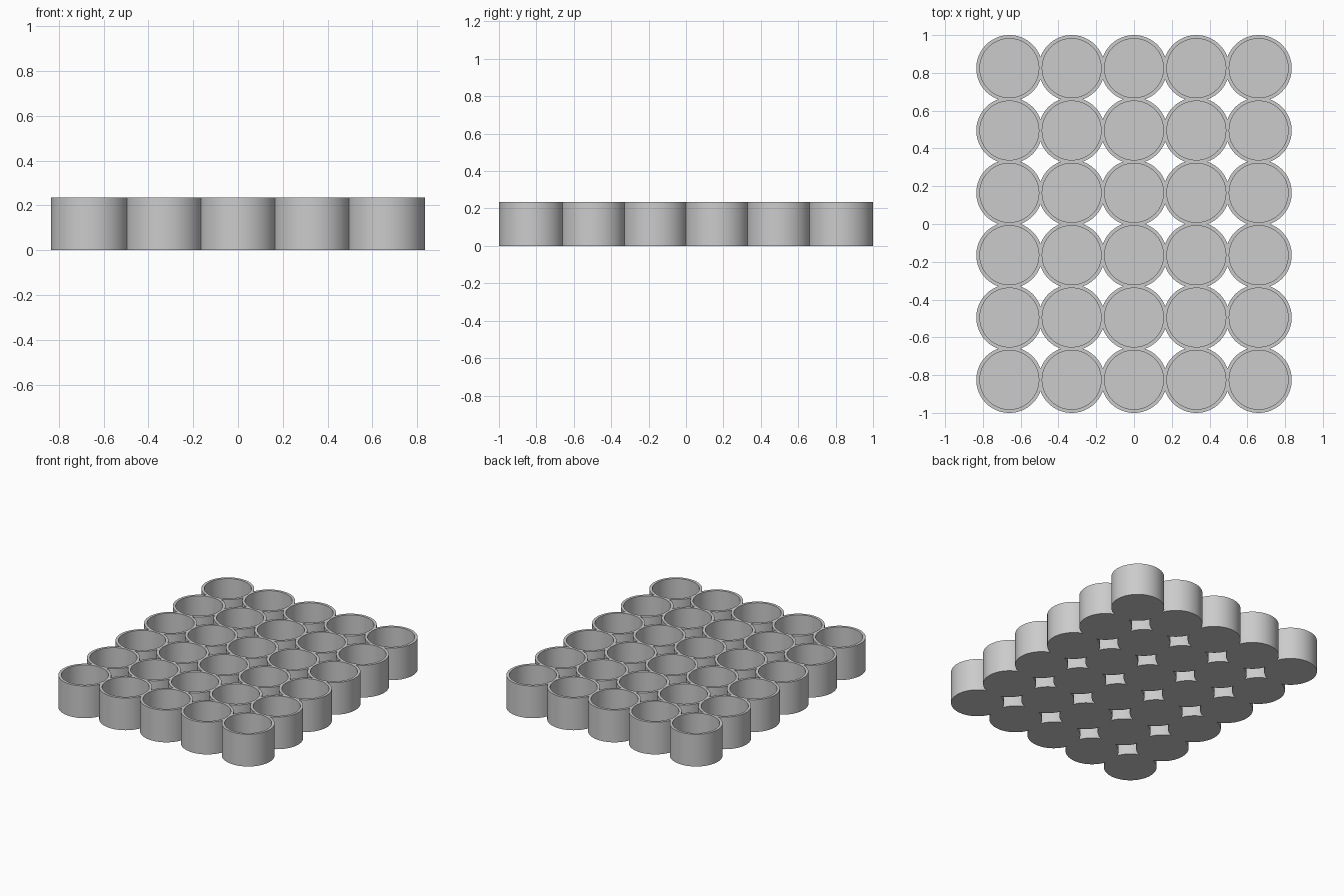
import bpy, bmesh
from mathutils import Vector

cube = bpy.data.objects.get("Cube")
if cube:
    bpy.data.objects.remove(cube, do_unlink=True)

COLS, ROWS = 5, 6
PITCH = 0.33
OUTER, INNER = 0.175, 0.156
HEIGHT, FLOOR = 0.235, 0.02
SIDES = 96

# Single flat colour
grey = bpy.data.materials.new("plain_grey")
grey.use_nodes = True
colour = (0.6, 0.6, 0.6, 1)
grey.diffuse_color = colour
grey.node_tree.nodes["Principled BSDF"].inputs["Base Color"].default_value = colour


def add_cup(bm):
    """Open cup: closed cylinder with its top inset and pushed down."""
    bmesh.ops.create_cone(bm, cap_ends=True, segments=SIDES, radius1=OUTER,
                          radius2=OUTER, depth=HEIGHT)
    bmesh.ops.translate(bm, verts=bm.verts, vec=(0, 0, HEIGHT / 2))
    top = max(bm.faces, key=lambda f: f.calc_center_median().z)
    bmesh.ops.inset_individual(bm, faces=[top], thickness=0)
    for v in top.verts:
        v.co.xy *= INNER / OUTER
    pocket = bmesh.ops.extrude_discrete_faces(bm, faces=[top])["faces"][0]
    for v in pocket.verts:
        v.co.z = FLOOR


def trim(bm, direction):
    """Cut the wall where it runs into the next cup."""
    d = Vector(direction)
    bmesh.ops.bisect_plane(bm, geom=bm.verts[:] + bm.edges[:] + bm.faces[:],
                           plane_co=d * PITCH / 2, plane_no=d, clear_outer=True)


# Grid of cups, fused where neighbours meet
tray = bpy.data.meshes.new("cup_tray")
grid = bmesh.new()
for i in range(COLS):
    for j in range(ROWS):
        cup = bmesh.new()
        add_cup(cup)
        if i > 0:
            trim(cup, (-1, 0, 0))
        if i < COLS - 1:
            trim(cup, (1, 0, 0))
        if j > 0:
            trim(cup, (0, -1, 0))
        if j < ROWS - 1:
            trim(cup, (0, 1, 0))
        offset = ((i - (COLS - 1) / 2) * PITCH, (j - (ROWS - 1) / 2) * PITCH, 0)
        bmesh.ops.translate(cup, verts=cup.verts, vec=offset)
        cup.to_mesh(tray)
        cup.free()
        grid.from_mesh(tray)

bmesh.ops.remove_doubles(grid, verts=grid.verts, dist=0.0005)
bmesh.ops.recalc_face_normals(grid, faces=grid.faces)
grid.to_mesh(tray)
grid.free()
tray.materials.append(grey)

cup_tray = bpy.data.objects.new("cup_tray", tray)
bpy.context.collection.objects.link(cup_tray)
bpy.context.view_layer.objects.active = cup_tray
cup_tray.select_set(True)
bpy.ops.object.shade_smooth_by_angle()
